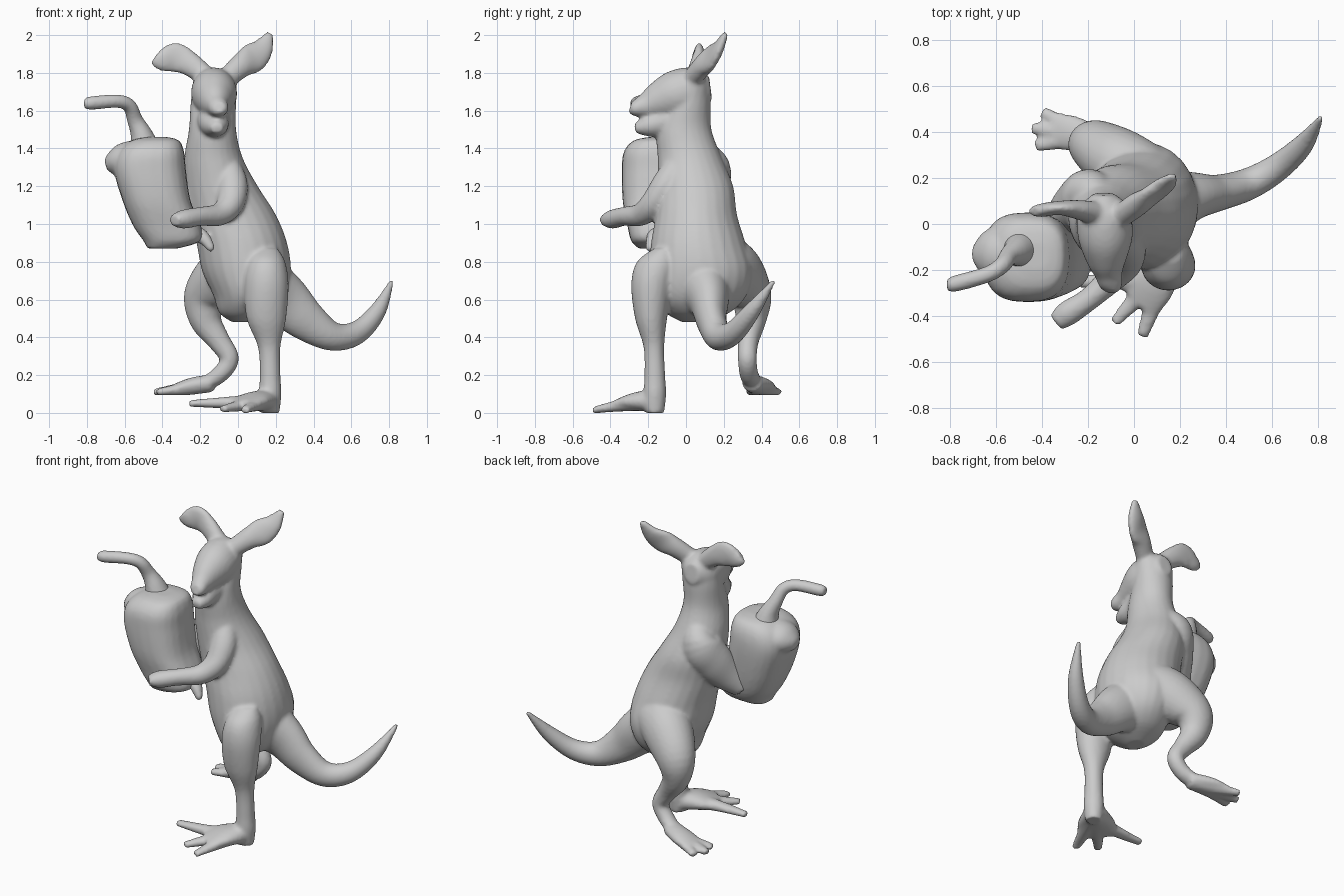
import bpy, bmesh, math
from mathutils import Vector

N = 24  # ring sides


def smooth_path(pts, steps=5):
    """Catmull-Rom through rows of (x, y, z, half_a, half_b)."""
    out, n = [], len(pts)
    for i in range(n - 1):
        p0, p1, p2, p3 = pts[max(i - 1, 0)], pts[i], pts[i + 1], pts[min(i + 2, n - 1)]
        for k in range(steps):
            t = k / steps
            out.append([0.5 * (2 * b + (c - a) * t + (2 * a - 5 * b + 4 * c - d) * t * t
                               + (3 * b - a - 3 * c + d) * t ** 3)
                        for a, b, c, d in zip(p0, p1, p2, p3)])
    out.append(list(pts[-1]))
    return out


def loft(bm, pts, side=(0, 1, 0), flat=False, power=1.0):
    """Skin elliptical rings along a path; half_a lies along 'side'."""
    rows = smooth_path(pts)
    pos = [Vector(r[:3]) for r in rows]
    rings = []
    for i, r in enumerate(rows):
        t = (pos[min(i + 1, len(pos) - 1)] - pos[max(i - 1, 0)]).normalized()
        if flat:
            t = Vector((0, 0, 1))
        s = Vector(side)
        u = (s - t * s.dot(t)).normalized()
        v = t.cross(u)
        ring = []
        for k in range(N):
            ang = 2 * math.pi * k / N
            c, d = math.cos(ang), math.sin(ang)
            c = math.copysign(abs(c) ** power, c)
            d = math.copysign(abs(d) ** power, d)
            ring.append(bm.verts.new(pos[i] + u * c * max(r[3], .006) + v * d * max(r[4], .006)))
        rings.append(ring)
    for a, b in zip(rings, rings[1:]):
        for k in range(N):
            bm.faces.new((a[k], a[(k + 1) % N], b[(k + 1) % N], b[k]))
    bm.faces.new(rings[0][::-1])
    bm.faces.new(rings[-1])


def finish(name, bm, voxel=0.012, rounds=4):
    """Fuse the overlapping lofts into one soft skin."""
    bmesh.ops.recalc_face_normals(bm, faces=bm.faces)
    me = bpy.data.meshes.new(name)
    bm.to_mesh(me)
    bm.free()
    ob = bpy.data.objects.new(name, me)
    bpy.context.collection.objects.link(ob)
    m = ob.modifiers.new("fuse", 'REMESH')
    m.mode, m.voxel_size, m.use_smooth_shade = 'VOXEL', voxel, True
    s = ob.modifiers.new("soften", 'SMOOTH')
    s.factor, s.iterations = 0.5, rounds
    return ob


animal = bmesh.new()

# torso and neck
loft(animal, [(.02, .04, .48, .06, .05), (.04, .06, .53, .17, .14), (.06, .07, .62, .25, .19),
              (.045, .08, .75, .275, .235), (.02, .065, .9, .25, .24), (-.03, .055, 1.05, .215, .23),
              (-.09, .05, 1.2, .2, .195), (-.13, .02, 1.35, .17, .155), (-.135, -.01, 1.5, .145, .125),
              (-.13, .02, 1.65, .11, .12), (-.12, .03, 1.76, .09, .11), (-.12, .03, 1.82, .03, .05)],
     flat=True)

# head and lower jaw
loft(animal, [(-.13, .13, 1.72, .05, .06), (-.13, .06, 1.71, .11, .12), (-.125, -.05, 1.685, .12, .13),
              (-.12, -.15, 1.65, .09, .1), (-.11, -.22, 1.625, .06, .065),
              (-.1, -.27, 1.615, .05, .045), (-.1, -.295, 1.62, .03, .03)], side=(1, 0, 0))
loft(animal, [(-.13, 0, 1.56, .1, .1), (-.13, -.12, 1.54, .085, .085), (-.115, -.2, 1.52, .065, .06),
              (-.11, -.27, 1.505, .03, .025)], side=(1, 0, 0))

# ears
loft(animal, [(-.05, .04, 1.78, .05, .055), (.02, .09, 1.84, .05, .065), (.08, .13, 1.88, .035, .08),
              (.13, .17, 1.93, .03, .06), (.17, .21, 2.01, .015, .02)])
loft(animal, [(-.18, .05, 1.79, .05, .055), (-.26, .065, 1.85, .04, .065), (-.33, .07, 1.88, .03, .08),
              (-.4, .06, 1.87, .03, .06), (-.435, .055, 1.89, .02, .045)])

# tail
loft(animal, [(.1, .08, .7, .17, .17), (.24, .12, .6, .11, .14), (.36, .135, .49, .08, .11),
              (.5, .175, .405, .07, .077), (.63, .25, .425, .06, .062), (.74, .35, .54, .045, .045),
              (.815, .465, .7, .012, .012)])

# near leg
loft(animal, [(.15, -.12, .87, .05, .06), (.15, -.15, .8, .11, .1), (.15, -.18, .68, .11, .118),
              (.15, -.185, .5, .085, .105), (.165, -.17, .35, .055, .06), (.17, -.165, .2, .055, .055),
              (.17, -.165, .1, .06, .06), (.17, -.165, .0, .05, .05)], flat=True)

# far leg, with the broad hip joining it to the back
loft(animal, [(.1, .16, .76, .15, .16), (0, .23, .77, .15, .16), (-.09, .29, .71, .14, .15),
              (-.17, .345, .61, .11, .12), (-.17, .345, .49, .08, .085), (-.1, .33, .38, .055, .06),
              (-.045, .325, .285, .05, .05), (-.1, .335, .2, .05, .045), (-.2, .37, .14, .05, .035)])

# feet: broad pads, then splayed toes as (heel, middle, tip)
loft(animal, [(.17, -.16, .065, .06, .06), (.08, -.25, .06, .11, .05), (.0, -.33, .04, .12, .028)],
     side=(1, -1, 0))
loft(animal, [(-.14, .35, .16, .055, .045), (-.25, .39, .145, .075, .04), (-.36, .41, .12, .08, .022)])
toes = [((.16, -.17, .06), (.1, -.31, .045), (.035, -.49, .015)),
        ((.16, -.17, .06), (.05, -.28, .045), (-.085, -.43, .02)),
        ((.16, -.17, .06), (0, -.24, .055), (-.26, -.25, .05)),
        ((-.14, .35, .16), (-.27, .41, .13), (-.40, .49, .11)),
        ((-.14, .35, .16), (-.28, .39, .13), (-.445, .42, .11)),
        ((-.14, .35, .16), (-.27, .37, .13), (-.43, .34, .11))]
for heel, mid, tip in toes:
    d = Vector(tip) - Vector(heel)
    loft(animal, [(*heel, .055, .05), (*mid, .045, .036), (*tip, .025, .018)], side=(-d.y, d.x, 0))

# near arm reaching across the load
loft(animal, [(-.06, -.04, 1.33, .06, .06), (-.03, -.1, 1.22, .075, .08), (-.04, -.17, 1.11, .07, .075),
              (-.1, -.24, 1.05, .06, .06), (-.2, -.33, 1.04, .05, .05),
              (-.29, -.39, 1.025, .05, .055), (-.34, -.43, 1.02, .03, .04)], side=(0, 0, 1))

# far shoulder and arm held behind the load, and the paw tucked under it
loft(animal, [(-.15, .09, 1.4, .06, .06), (-.19, .13, 1.28, .12, .11), (-.25, .09, 1.18, .12, .1),
              (-.31, .03, 1.08, .1, .08), (-.38, -.03, .99, .06, .06)], side=(0, 0, 1))
loft(animal, [(-.32, -.1, .95, .05, .04), (-.2, -.16, .94, .045, .04), (-.135, -.2, .86, .018, .018)])
finish("kangaroo_body", animal)

# carried bag
bag = bmesh.new()
loft(bag, [(-.4, -.17, .87, .08, .08), (-.35, -.16, .91, .13, .15), (-.375, -.15, .99, .16, .18),
           (-.43, -.15, 1.12, .185, .18), (-.465, -.145, 1.28, .195, .19),
           (-.46, -.145, 1.38, .185, .175), (-.44, -.14, 1.44, .14, .13), (-.43, -.14, 1.46, .06, .06)],
     flat=True, power=.75)
# bulging side corner
loft(bag, [(-.52, -.13, 1.33, .13, .12), (-.61, -.13, 1.33, .12, .1), (-.665, -.13, 1.32, .085, .065),
           (-.7, -.13, 1.31, .03, .03)])
finish("carried_bag", bag)

# bent pipe rising from the bag
pipe = bmesh.new()
loft(pipe, [(-.49, -.11, 1.38, .09, .09), (-.51, -.12, 1.47, .065, .06), (-.545, -.14, 1.55, .042, .042),
            (-.575, -.18, 1.625, .037, .037), (-.64, -.22, 1.65, .035, .035),
            (-.78, -.26, 1.64, .035, .035), (-.815, -.265, 1.64, .022, .022)])
finish("bent_pipe", pipe, 0.01, 3)
